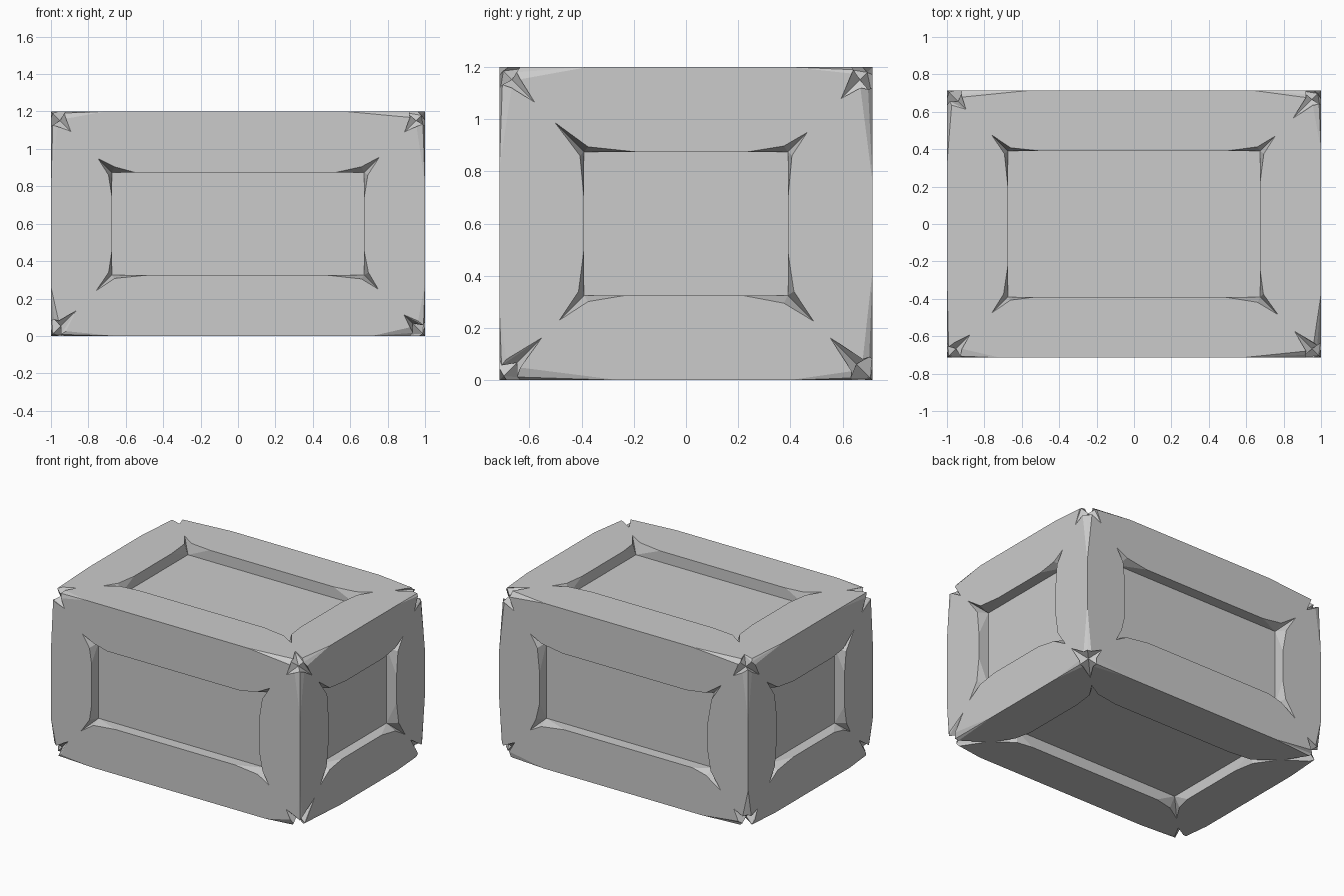
import bpy
import bmesh
import random
from mathutils import Vector

old = bpy.data.objects.get("Cube")
if old:
    bpy.data.objects.remove(old, do_unlink=True)

random.seed(7)

HALF = Vector((1.0, 0.715, 0.6))
FRAME = 0.325     # width of the frame around each panel
DEPTH = 0.08      # panel recess
chosen = {}


def vary(low, high, *key):
    """Seeded variation, the same for every face sharing the key."""
    if key not in chosen:
        chosen[key] = random.uniform(low, high)
    return chosen[key]


def place(signs, inset):
    """Point set in from a box corner by an amount on each axis."""
    return Vector([s * (h - i) for s, h, i in zip(signs, HALF, inset)])


def at(signs, along, a, across=None, b=0.0, normal=None, c=0.0):
    inset = [0.0, 0.0, 0.0]
    inset[along] = a
    if across is not None:
        inset[across] = b
    if normal is not None:
        inset[normal] = c
    return place(signs, inset)


bm = bmesh.new()


def face(*points):
    bm.faces.new([bm.verts.new(p) for p in points])


def corner_points(signs, e, o, n):
    """Points at one end of a frame board: edge axis e, inward axis o, normal n."""
    key = tuple(signs)
    dent = [vary(0.045, 0.07, key)] * 3
    wear = vary(0.008, 0.022, key, e)
    tip = vary(0.10, 0.19, key, n, "tip")
    flare = FRAME - vary(0.06, 0.12, key, n, "flare")
    bite = vary(0.015, 0.03, key, e, n)
    return {
        "dent": place(signs, dent),
        "end": at(signs, e, vary(0.05, 0.09, key, e, "end"), o, wear, n, wear),
        "edge": at(signs, e, vary(0.25, 0.5, key, e, "edge")),
        "chip": at(signs, e, 0.08, o, vary(0.025, 0.05, key, e, n, "chip")),
        "tip": at(signs, e, tip, o, tip),
        "flare": at(signs, e, flare, o, flare),
        "lip": at(signs, e, FRAME + 0.015, o, FRAME - bite),
        "rim": at(signs, e, FRAME + vary(0.12, 0.2, key, e, n, "rim"), o, FRAME),
        "floor": at(signs, e, FRAME, o, FRAME, n, DEPTH),
    }


def board(n, s, e, o, side):
    """One frame board with its worn ends and its wall down to the panel."""
    ends = []
    for t in (-1, 1):
        signs = [0, 0, 0]
        signs[n], signs[o], signs[e] = s, side, t
        ends.append(corner_points(signs, e, o, n))
    p, q = ends
    order = ("edge", "chip", "tip", "flare", "lip", "rim")
    face(*[p[k] for k in order], *[q[k] for k in reversed(order)])
    face(p["rim"], q["rim"], q["floor"], p["floor"])
    for c in ends:
        face(c["edge"], c["chip"], c["end"])
        face(c["chip"], c["tip"], c["end"])
        face(c["tip"], c["dent"], c["end"])
        face(c["flare"], c["lip"], c["floor"])
        face(c["lip"], c["rim"], c["floor"])


# Six sides: four boards around a recessed panel
for n in range(3):
    u, v = (n + 1) % 3, (n + 2) % 3
    for s in (-1, 1):
        for side in (-1, 1):
            board(n, s, u, v, side)
            board(n, s, v, u, side)
        panel = []
        for a, b in ((-1, -1), (1, -1), (1, 1), (-1, 1)):
            signs = [0, 0, 0]
            signs[n], signs[u], signs[v] = s, a, b
            panel.append(at(signs, u, FRAME, v, FRAME, n, DEPTH))
        face(*panel)

bmesh.ops.remove_doubles(bm, verts=bm.verts, dist=0.0001)
bmesh.ops.recalc_face_normals(bm, faces=bm.faces)
bmesh.ops.translate(bm, verts=bm.verts, vec=(0, 0, HALF.z))

mesh = bpy.data.meshes.new("worn_crate")
bm.to_mesh(mesh)
bm.free()
crate = bpy.data.objects.new("worn_crate", mesh)
bpy.context.collection.objects.link(crate)

# Single plain colour
grey = bpy.data.materials.new("plain_grey")
grey.use_nodes = True
colour = (0.6, 0.6, 0.6, 1.0)
grey.diffuse_color = colour
grey.node_tree.nodes["Principled BSDF"].inputs["Base Color"].default_value = colour
mesh.materials.append(grey)
